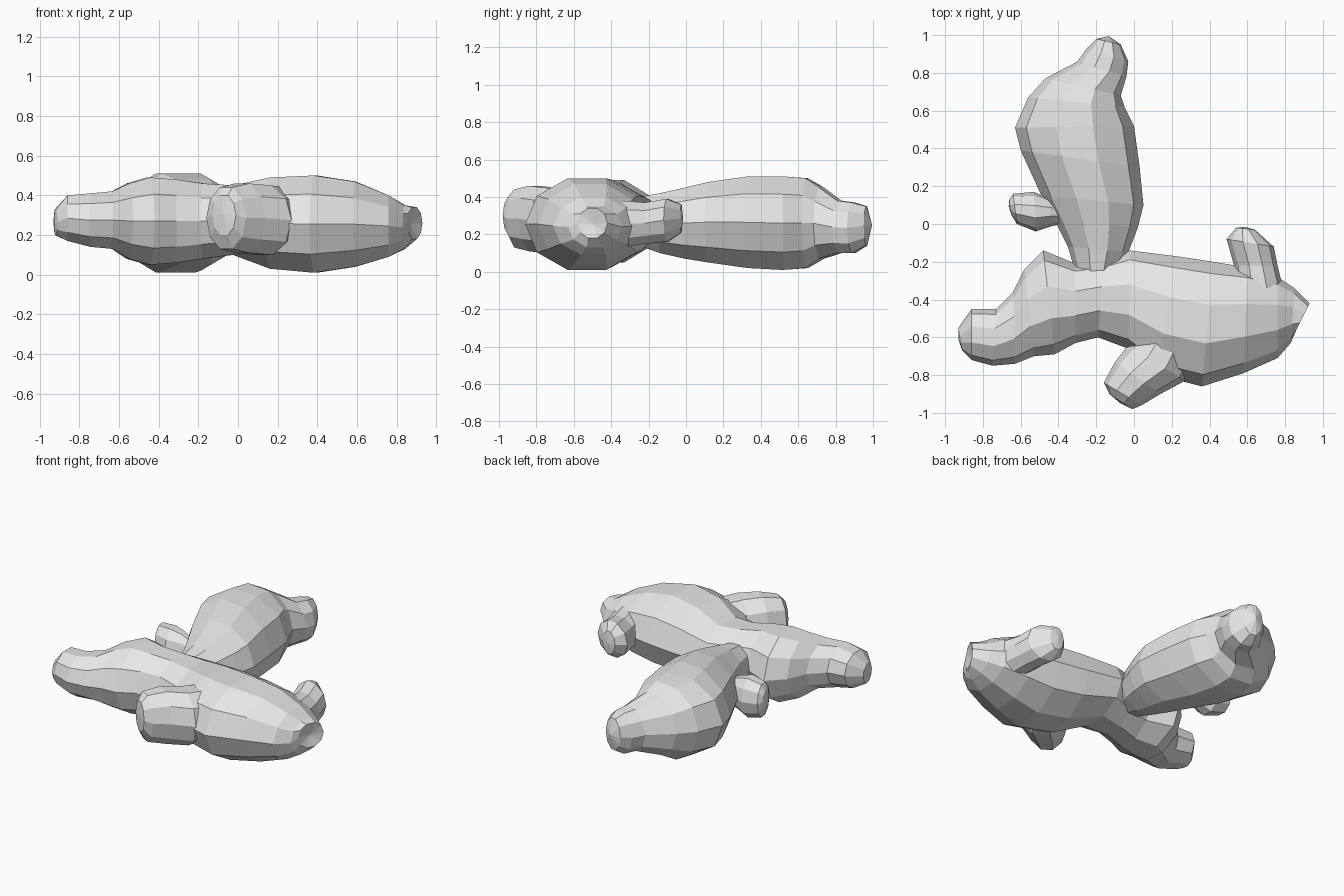
import bpy, bmesh, math
from mathutils import Vector

# Start from an empty stage
default_cube = bpy.data.objects.get("Cube")
if default_cube:
    bpy.data.objects.remove(default_cube, do_unlink=True)

SIDES = 10

# Single plain colour for the whole root
skin = bpy.data.materials.new("plain_grey_skin")
skin.use_nodes = True
colour = (0.8, 0.8, 0.8, 1)
skin.diffuse_color = colour
skin.node_tree.nodes["Principled BSDF"].inputs["Base Color"].default_value = colour


def ring(bm, section):
    """Oval ring spanning two plan points and a height range."""
    ax, ay, bx, by, low, high = section
    middle = Vector((ax + bx, ay + by, low + high)) / 2
    across = Vector((bx - ax, by - ay, 0)) / 2
    # stretch so an even-sided polygon still reaches full height
    rise = Vector((0, 0, (high - low) / 2)) / math.sin(math.radians(72))
    verts = []
    for i in range(SIDES):
        angle = math.tau * i / SIDES
        verts.append(bm.verts.new(middle + across * math.cos(angle) + rise * math.sin(angle)))
    return verts, middle


def cap(bm, verts, middle, inner_middle, bulge):
    """Close an end with a fan, pushed outwards (or inwards if negative)."""
    outward = (middle - inner_middle).normalized()
    tip = bm.verts.new(middle + outward * bulge)
    for i in range(SIDES):
        bm.faces.new((verts[i], verts[(i + 1) % SIDES], tip))


def knobbly_lobe(name, sections, start_bulge=0.0, end_bulge=0.0):
    """Flat-shaded tube through a run of oval sections."""
    bm = bmesh.new()
    rings = [ring(bm, section) for section in sections]
    for (first, _), (second, _) in zip(rings, rings[1:]):
        for i in range(SIDES):
            j = (i + 1) % SIDES
            bm.faces.new((first[i], first[j], second[j], second[i]))
    cap(bm, *rings[0], rings[1][1], start_bulge)
    cap(bm, *rings[-1], rings[-2][1], end_bulge)
    bmesh.ops.recalc_face_normals(bm, faces=bm.faces[:])
    mesh = bpy.data.meshes.new(name)
    bm.to_mesh(mesh)
    bm.free()
    mesh.materials.append(skin)
    lobe = bpy.data.objects.new(name, mesh)
    bpy.context.collection.objects.link(lobe)
    return lobe


# Main root: plan points on the rear edge, then the front edge, then heights
knobbly_lobe("main_root", [
    (-.93, -.55, -.91, -.67, .2, .33),
    (-.86, -.45, -.86, -.72, .17, .4),
    (-.73, -.45, -.75, -.75, .14, .41),
    (-.64, -.36, -.63, -.74, .13, .42),
    (-.58, -.24, -.53, -.7, .08, .46),
    (-.48, -.14, -.42, -.69, .05, .49),
    (-.31, -.21, -.31, -.63, .06, .48),
    (-.16, -.19, -.19, -.6, .08, .46),
    (-.02, -.14, -.03, -.66, .1, .45),
    (.22, -.17, .13, -.8, .03, .49),
    (.42, -.2, .36, -.86, .01, .5),
    (.6, -.23, .58, -.79, .04, .47),
    (.76, -.28, .76, -.71, .09, .4),
    (.85, -.34, .83, -.63, .13, .35),
    (.93, -.42, .85, -.58, .18, .34),
], 0.01, -0.02)

# Rear branch with the bent end knob
knobbly_lobe("rear_branch", [
    (-.31, -.26, -.08, -.24, .14, .4),
    (-.35, -.12, -.03, -.15, .1, .42),
    (-.42, .02, .02, -.02, .07, .45),
    (-.49, .15, .05, .1, .05, .48),
    (-.6, .39, .03, .3, .02, .51),
    (-.63, .51, 0, .52, .01, .51),
    (-.56, .67, -.05, .62, .02, .5),
    (-.47, .77, -.07, .68, .07, .45),
    (-.3, .86, -.04, .78, .1, .38),
    (-.25, .93, -.03, .86, .1, .37),
    (-.2, .98, -.07, .95, .14, .35),
], 0.0, 0.03)

# Short stub at the front
knobbly_lobe("front_stub", [
    (.06, -.52, .34, -.66, .12, .44),
    (-.03, -.64, .27, -.83, .1, .45),
    (-.1, -.73, .14, -.9, .11, .46),
    (-.16, -.84, .04, -.96, .13, .44),
    (-.13, -.9, -.01, -.98, .2, .4),
], 0.0, 0.01)

# Stub behind the right end
knobbly_lobe("rear_stub", [
    (.54, -.34, .79, -.34, .13, .38),
    (.53, -.22, .76, -.22, .15, .37),
    (.49, -.08, .74, -.12, .16, .39),
    (.54, -.02, .64, -.03, .21, .36),
], 0.0, 0.01)

# Small bud on the side of the rear branch
knobbly_lobe("side_bud", [
    (-.38, .12, -.38, 0, .18, .34),
    (-.46, .14, -.43, -.01, .16, .37),
    (-.53, .17, -.52, -.04, .13, .39),
    (-.64, .16, -.62, 0, .16, .38),
    (-.66, .13, -.65, .05, .22, .34),
], 0.0, 0.01)
